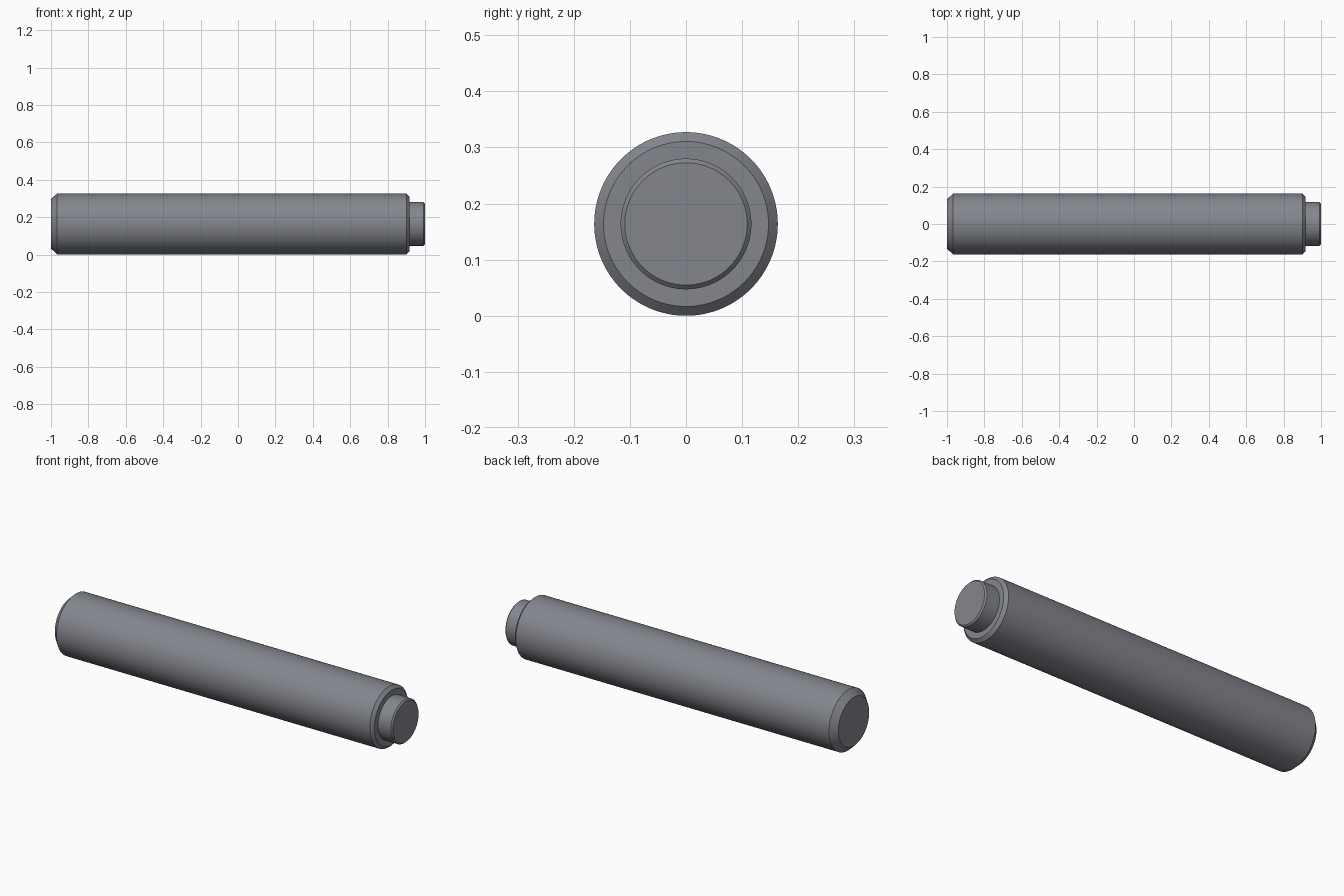
import bpy, bmesh, math

if "Cube" in bpy.data.objects:
    bpy.data.objects.remove(bpy.data.objects["Cube"])

SEGMENTS = 128
RADIUS = 0.1636


def turned_part(name, profile, material):
    """Revolve (x, radius) points about the X axis and cap both ends."""
    bm = bmesh.new()
    rings = []
    for x, r in profile:
        ring = []
        for i in range(SEGMENTS):
            a = 2 * math.pi * i / SEGMENTS
            ring.append(bm.verts.new((x, r * math.cos(a), RADIUS + r * math.sin(a))))
        rings.append(ring)
    for a, b in zip(rings, rings[1:]):
        for i in range(SEGMENTS):
            j = (i + 1) % SEGMENTS
            bm.faces.new((a[i], a[j], b[j], b[i]))
    bm.faces.new(rings[0])
    bm.faces.new(rings[-1])
    bmesh.ops.recalc_face_normals(bm, faces=bm.faces)
    mesh = bpy.data.meshes.new(name)
    bm.to_mesh(mesh)
    bm.free()
    mesh.materials.append(material)
    obj = bpy.data.objects.new(name, mesh)
    bpy.context.collection.objects.link(obj)
    bpy.ops.object.select_all(action='DESELECT')
    obj.select_set(True)
    bpy.context.view_layer.objects.active = obj
    bpy.ops.object.shade_smooth_by_angle(angle=math.radians(30))
    return obj


# Dark bluish steel
steel = bpy.data.materials.new("dark_steel")
steel.diffuse_color = (0.23, 0.24, 0.27, 1.0)
steel.use_nodes = True
steel.node_tree.nodes["Principled BSDF"].inputs["Base Color"].default_value = steel.diffuse_color

# Chamfered shaft stepping down to a short chamfered end pin
turned_part("stepped_pin", [
    (-1.0, 0.131), (-0.967, RADIUS),      # large rear chamfer
    (0.900, RADIUS), (0.916, 0.147),      # small front chamfer
    (0.916, 0.1165),                      # flat shoulder
    (0.9925, 0.1165), (1.0, 0.109),       # end pin and its chamfer
], steel)
